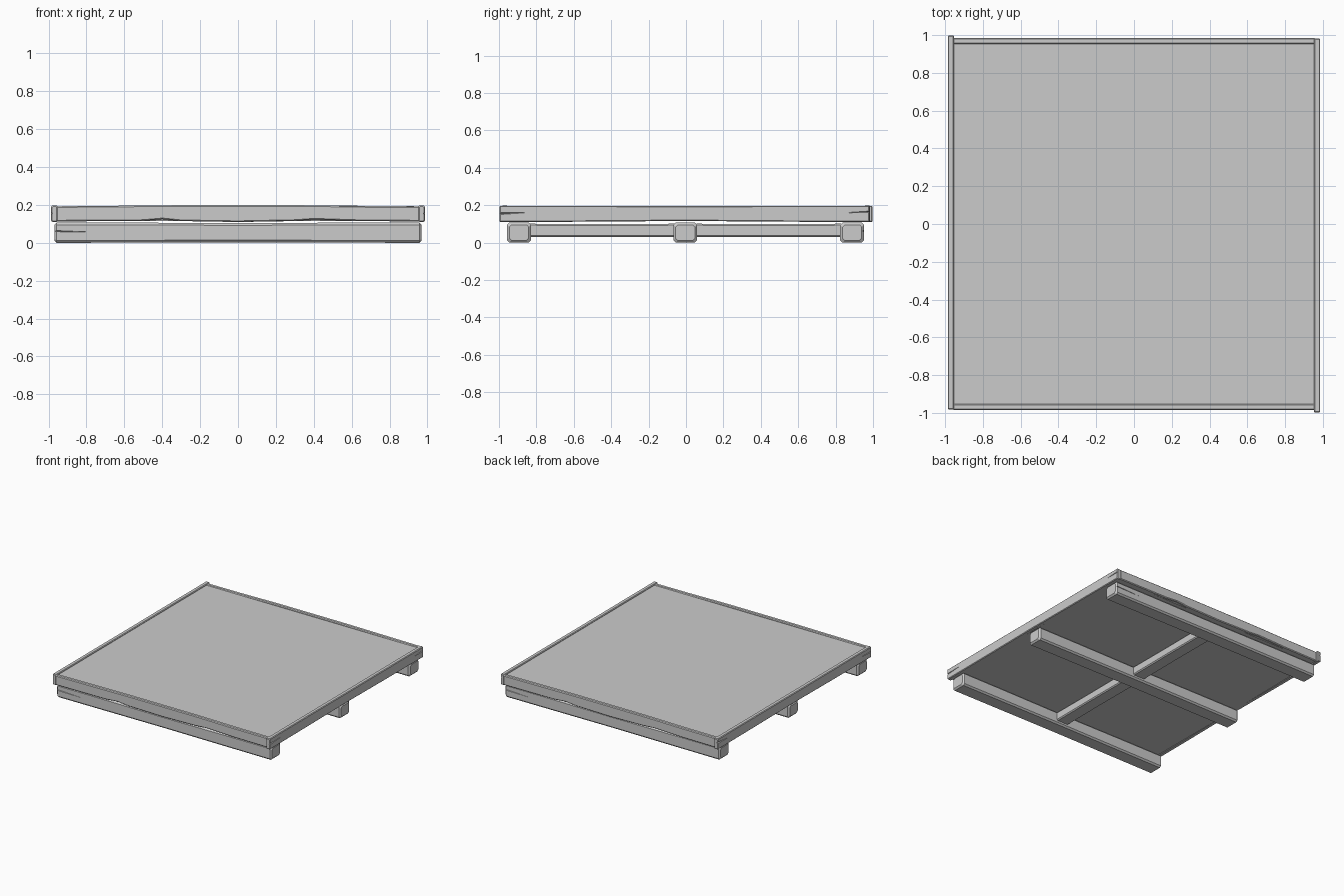
import bpy, bmesh, math
from mathutils import Matrix, Vector

cube = bpy.data.objects.get("Cube")
if cube:
    bpy.data.objects.remove(cube, do_unlink=True)

grey = bpy.data.materials.new("plain_grey")
grey.use_nodes = True
colour = (0.6, 0.6, 0.6, 1)
grey.diffuse_color = colour
grey.node_tree.nodes["Principled BSDF"].inputs["Base Color"].default_value = colour


def finish(name, bm):
    bmesh.ops.recalc_face_normals(bm, faces=bm.faces)
    mesh = bpy.data.meshes.new(name)
    bm.to_mesh(mesh)
    bm.free()
    mesh.materials.append(grey)
    obj = bpy.data.objects.new(name, mesh)
    bpy.context.scene.collection.objects.link(obj)
    return obj


def plank(name, length, width, height, centre, turn=0, chamfer=0.008, wear=()):
    """Chamfered timber along local x; wear = (position, top change, bottom change)."""
    bm = bmesh.new()
    half, w, h, c = length / 2, width / 2, height / 2, chamfer
    stations = [(-half, c, 0, 0), (-half + c, 0, 0, 0)]
    stations += [(x, 0, top, low) for x, top, low in wear]
    stations += [(half - c, 0, 0, 0), (half, c, 0, 0)]
    rings = []
    for x, inset, top, low in stations:
        a, up, dn = w - inset, h - inset + top, -h + inset + low
        outline = [(a - c, dn), (a, dn + c), (a, up - c), (a - c, up),
                   (c - a, up), (-a, up - c), (-a, dn + c), (c - a, dn)]
        rings.append([bm.verts.new((x, y, z)) for y, z in outline])
    for r, s in zip(rings, rings[1:]):
        for i in range(8):
            j = (i + 1) % 8
            bm.faces.new((r[i], r[j], s[j], s[i]))
    bm.faces.new(rings[0])
    bm.faces.new(rings[-1])
    place = Matrix.Translation(Vector(centre)) @ Matrix.Rotation(math.radians(turn), 4, "Z")
    bm.transform(place)
    return finish(name, bm)


def splits(obj, name, cuts):
    """Cut tapered cracks; each cut is tip, mouth, depth direction, mouth height."""
    bm = bmesh.new()
    for tip, mouth, depth, gap in cuts:
        tip, mouth, depth = Vector(tip), Vector(mouth), Vector(depth)
        up = Vector((0, 0, gap / 2))
        pts = [tip - depth, mouth + up - depth, mouth - up - depth,
               tip + depth * .1, mouth + depth]
        v = [bm.verts.new(p) for p in pts]
        for f in ((0, 1, 2), (0, 3, 4, 1), (0, 2, 4, 3), (1, 4, 2)):
            bm.faces.new([v[i] for i in f])
        bmesh.ops.triangulate(bm, faces=bm.faces[:])
    cutter = finish(name, bm)
    cutter.hide_render = True
    cutter.hide_set(True)
    cutter.display_type = "WIRE"
    mod = obj.modifiers.new("splits", "BOOLEAN")
    mod.operation = "DIFFERENCE"
    mod.object = cutter
    mod.solver = "EXACT"


# Deck panel, slightly sunk inside its border boards
plank("deck_panel", 1.92, 1.93, 0.073, (0, 0, 0.1515), chamfer=0.001)

# Border boards; opposite sides are half-turn copies
for s, end, side in ((1, "front", "left"), (-1, "back", "right")):
    turn = 0 if s == 1 else 180
    plank(end + "_border", 1.92, 0.032, 0.08, (0, -0.969 * s, 0.153), turn, 0.006,
          [(-.5, .004, .003), (-.4, .005, .012), (-.3, .006, .002),
           (0, .006, -.003), (.3, .006, .003), (.4, .005, .01), (.65, .001, .002)])
    board = plank(side + "_border", 1.98, 0.034, 0.087, (0.969 * s, -0.008 * s, 0.1535),
                  90 * s, 0.005, [(-.5, 0, .002), (0, -.001, .006), (.5, 0, .002)])
    splits(board, side + "_border_split_cutter",
           [((.986 * s, .86 * e, .16), (.986 * s, 1.02 * e, .16 + .006 * e),
             (-.012 * s, 0, 0), .022) for e in (-1, 1)])

# Three bearers across the underside
for name, y, face in (("front_bearer", -.893, -1), ("middle_bearer", -.004, -1),
                      ("back_bearer", .888, 1)):
    beam = plank(name, 1.94, .127, .107, (0, y, .0535), 0, .012,
                 [(-.6, 0, .001), (0, -.003, .003), (.6, 0, .001)])
    edge = y + face * .0635
    splits(beam, name + "_split_cutter",
           [((.75 * face, edge, .056), (1.0 * face, edge, .063), (0, -.012 * face, 0), .014)])

# Centre rail, set between the bearers
for name, y in (("front_centre_rail", -.448), ("back_centre_rail", .442)):
    plank(name, .79, .11, .072, (0, y, .065), 90, .008, [(0, -.002, .002)])
